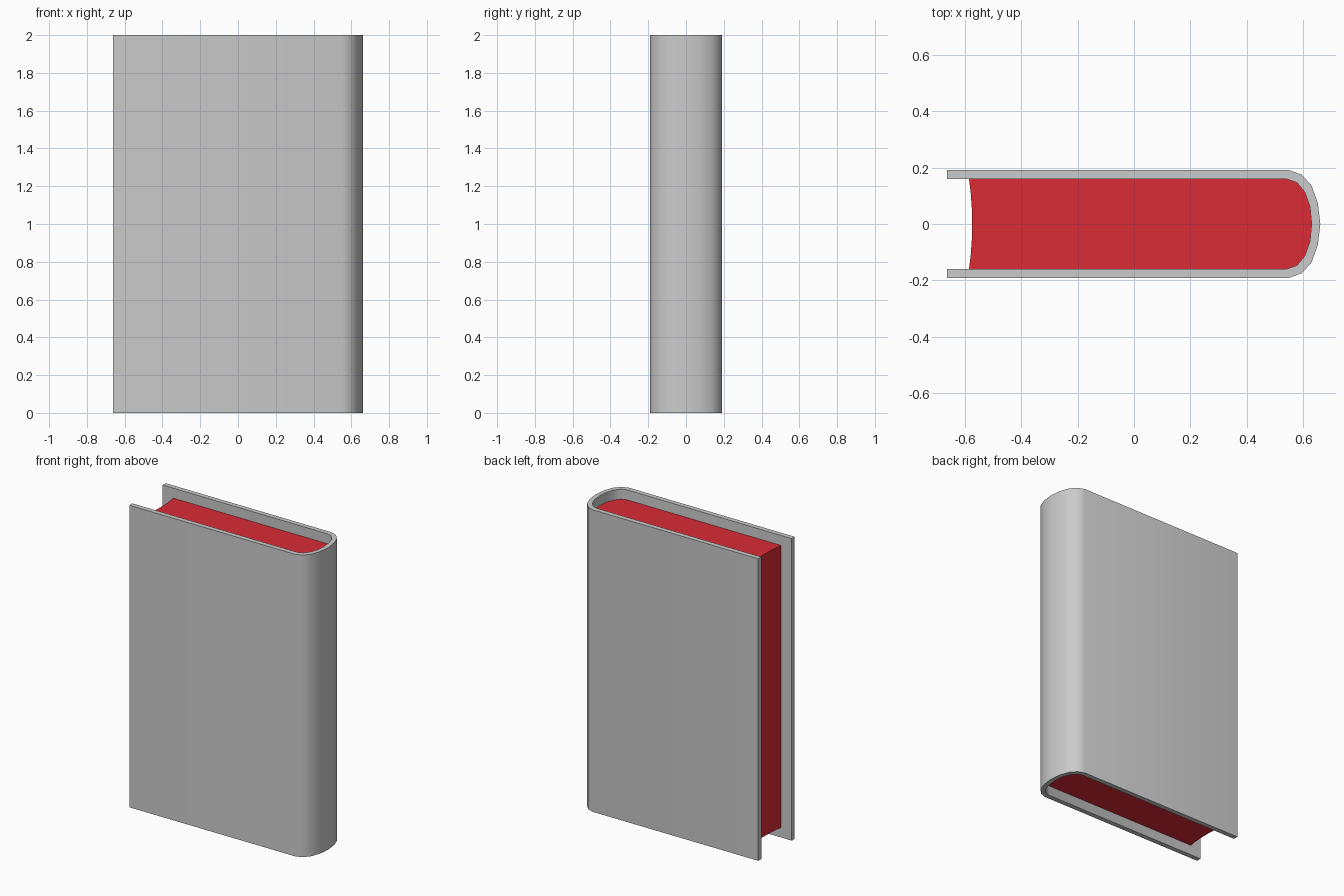
import bpy, bmesh, math

if "Cube" in bpy.data.objects:
    bpy.data.objects.remove(bpy.data.objects["Cube"])


def mirror_y(half):
    """Complete a half outline (+y side, ending on y = 0) with its -y mirror."""
    return half + [(x, -y) for x, y in reversed(half) if abs(y) > 1e-6]


def extrude_outline(name, outline, z0, z1):
    """Closed xy outline -> upright prism with smooth curved walls."""
    bm = bmesh.new()
    face = bm.faces.new([bm.verts.new((x, y, z0)) for x, y in outline])
    top = bmesh.ops.extrude_face_region(bm, geom=[face], use_keep_orig=True)["geom"]
    for v in top:
        if isinstance(v, bmesh.types.BMVert):
            v.co.z = z1
    bmesh.ops.recalc_face_normals(bm, faces=bm.faces)
    mesh = bpy.data.meshes.new(name)
    bm.to_mesh(mesh)
    bm.free()
    obj = bpy.data.objects.new(name, mesh)
    bpy.context.collection.objects.link(obj)
    bpy.ops.object.select_all(action='DESELECT')
    obj.select_set(True)
    bpy.context.view_layer.objects.active = obj
    bpy.ops.object.shade_smooth_by_angle(angle=math.radians(40))
    return obj


# Rounded spine, outer and inner half profiles
outer = [(0.55, 0.191), (0.595, 0.175), (0.63, 0.136), (0.652, 0.075), (0.661, 0)]
inner = [(0.543, 0.159), (0.578, 0.147), (0.606, 0.113), (0.624, 0.062), (0.63, 0)]

# Cover: two boards joined by the spine
outside = mirror_y([(-0.663, 0.191)] + outer)
inside = mirror_y([(-0.663, 0.159)] + inner)
extrude_outline("cover", outside + inside[::-1], 0, 2)

# Page block: fills the cover, with a hollow fore-edge
fore_edge = [(-0.574 - 0.011 * t * t, 0.159 * t) for t in (-1, -0.67, -0.33, 0, 0.33, 0.67, 1)]
pages = extrude_outline("pages", fore_edge + mirror_y(inner), 0.066, 1.934)
red = bpy.data.materials.new("page_red")
red.diffuse_color = (0.7, 0.025, 0.035, 1)
red.use_nodes = True
red.node_tree.nodes["Principled BSDF"].inputs["Base Color"].default_value = red.diffuse_color
pages.data.materials.append(red)
